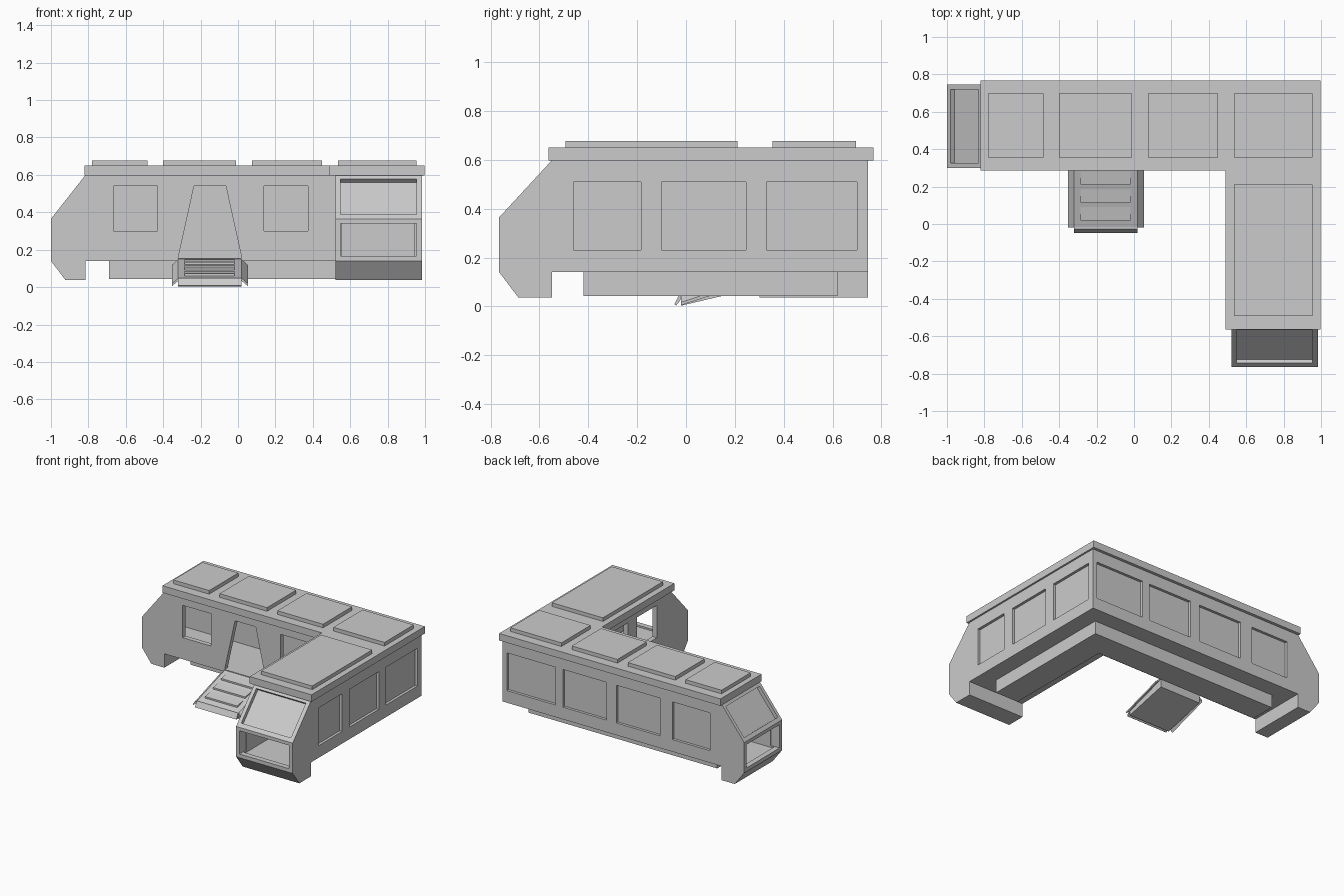
import bpy, bmesh
from mathutils import Vector

if "Cube" in bpy.data.objects:
    bpy.data.objects.remove(bpy.data.objects["Cube"])


def prism(name, pts, axis, lo, hi):
    """Extrude a 2D profile along an axis (x: y,z  y: x,z  z: x,y)."""
    def place(p, d):
        return {'x': (d, p[0], p[1]), 'y': (p[0], d, p[1]), 'z': (p[0], p[1], d)}[axis]
    bm = bmesh.new()
    a = [bm.verts.new(place(p, lo)) for p in pts]
    b = [bm.verts.new(place(p, hi)) for p in pts]
    bm.faces.new(a)
    bm.faces.new(b[::-1])
    n = len(pts)
    for i in range(n):
        bm.faces.new((a[i], b[i], b[(i + 1) % n], a[(i + 1) % n]))
    bmesh.ops.recalc_face_normals(bm, faces=bm.faces)
    me = bpy.data.meshes.new(name)
    bm.to_mesh(me)
    bm.free()
    ob = bpy.data.objects.new(name, me)
    bpy.context.collection.objects.link(ob)
    return ob


def box(name, x0, x1, y0, y1, z0, z1):
    return prism(name, [(x0, y0), (x1, y0), (x1, y1), (x0, y1)], 'z', z0, z1)


def boolean(target, tool, op='DIFFERENCE'):
    m = target.modifiers.new("bool", 'BOOLEAN')
    m.object, m.operation, m.solver = tool, op, 'EXACT'
    bpy.context.view_layer.objects.active = target
    bpy.ops.object.modifier_apply(modifier=m.name)
    bpy.data.objects.remove(tool)


def wing_profile(nose, back, end):
    return [(back, 0.60), (nose, 0.365), (nose, 0.14), (nose + 0.078, 0.037),
            (back, 0.037), (back, 0.14), (end, 0.14), (end, 0.60)]


def cavity_profile(nose, back, end):
    return [(back + 0.04, 0.57), (nose + 0.04, 0.335), (nose + 0.04, 0.155),
            (end, 0.155), (end, 0.57)]


def windscreen_profile(nose, back):
    top, low = Vector((back, 0.60)), Vector((nose, 0.365))
    d = (top - low).normalized()
    n = Vector((d.y, -d.x))
    a, b = low + (top - low) * 0.10, low + (top - low) * 0.91
    return [a - n * 0.05, b - n * 0.05, b + n * 0.027, a + n * 0.027]


# L-shaped body shell with a nose at each end
A, B = (-1.0, -0.815), (-0.765, -0.548)
body = prism("body_shell", wing_profile(*A, 0.985), 'y', 0.30, 0.745)
boolean(body, prism("wing_b", wing_profile(*B, 0.745), 'x', 0.52, 0.985), 'UNION')
room = prism("room", cavity_profile(*A, 0.945), 'y', 0.335, 0.705)
boolean(room, prism("room_b", cavity_profile(*B, 0.705), 'x', 0.555, 0.945), 'UNION')
boolean(body, room)

# Shallow outer windows on the back and right walls
for x0, x1 in [(0.55, 0.95), (0.13, 0.49), (-0.31, 0.05), (-0.72, -0.41)]:
    boolean(body, box("cut", x0, x1, 0.725, 0.80, 0.23, 0.51))
for y0, y1 in [(0.33, 0.70), (-0.10, 0.245), (-0.46, -0.185)]:
    boolean(body, box("cut", 0.965, 1.1, y0, y1, 0.23, 0.51))

# Open inner windows and tapered doorway
for x0, x1 in [(-0.665, -0.43), (0.14, 0.375)]:
    boolean(body, box("cut", x0, x1, 0.2, 0.36, 0.30, 0.54))
for y0, y1 in [(-0.40, -0.165), (-0.06, 0.175)]:
    boolean(body, box("cut", 0.45, 0.60, y0, y1, 0.30, 0.54))
boolean(body, prism("cut", [(-0.32, 0.156), (0.02, 0.156), (-0.065, 0.54), (-0.235, 0.54)],
                    'y', 0.2, 0.36))

# Nose openings and recessed windscreens
boolean(body, box("cut", -1.1, -0.93, 0.33, 0.72, 0.167, 0.34))
boolean(body, box("cut", 0.547, 0.955, -0.9, -0.69, 0.167, 0.34))
boolean(body, prism("cut", windscreen_profile(*A), 'y', 0.325, 0.72))
boolean(body, prism("cut", windscreen_profile(*B), 'x', 0.547, 0.955))

# Inset L-shaped base
prism("base", [(-0.69, 0.43), (0.67, 0.43), (0.67, -0.42), (0.86, -0.42),
               (0.86, 0.62), (-0.69, 0.62)], 'z', 0.043, 0.142)

# Roof slab and raised roof panels
prism("roof", [(-0.82, 0.285), (0.49, 0.285), (0.49, -0.563), (0.998, -0.563),
               (0.998, 0.767), (-0.82, 0.767)], 'z', 0.598, 0.65)
for x0, x1 in [(-0.78, -0.485), (-0.40, -0.01), (0.075, 0.45), (0.535, 0.955)]:
    box("roof_panel", x0, x1, 0.355, 0.697, 0.648, 0.677)
box("roof_panel_long", 0.535, 0.955, -0.493, 0.21, 0.648, 0.677)

# Entry ramp with front lip
prism("ramp", [(0.305, 0.152), (-0.02, 0.047), (-0.025, 0.035), (0.14, 0.075),
               (0.305, 0.125)], 'x', -0.32, 0.02)
prism("ramp_underside", [(-0.02, 0.047), (-0.02, 0.003), (0.305, 0.08), (0.305, 0.13)],
      'x', -0.32, 0.02)
prism("ramp_lip", [(-0.02, 0.047), (-0.028, 0.049), (-0.048, 0.008), (-0.04, 0.004),
                   (-0.02, 0.03)], 'x', -0.32, 0.02)


def slope(y):
    return 0.047 + (y + 0.02) * 0.323


# Ramp treads
for y in (0.02, 0.115, 0.21):
    prism("ramp_tread", [(y, slope(y) - 0.004), (y, slope(y) + 0.012),
                         (y + 0.07, slope(y + 0.07) + 0.004),
                         (y + 0.07, slope(y + 0.07) - 0.004)], 'x', -0.285, -0.02)

# Flared ramp side flaps, sheared to follow the slope
for side, xe in ((-1, -0.32), (1, 0.02)):
    flap = prism("ramp_flap", [(xe, 0.0), (xe + side * 0.034, -0.03),
                               (xe + side * 0.034, -0.042), (xe, -0.014)],
                 'y', -0.02, 0.292)
    for v in flap.data.vertices:
        v.co.z += slope(v.co.y)
